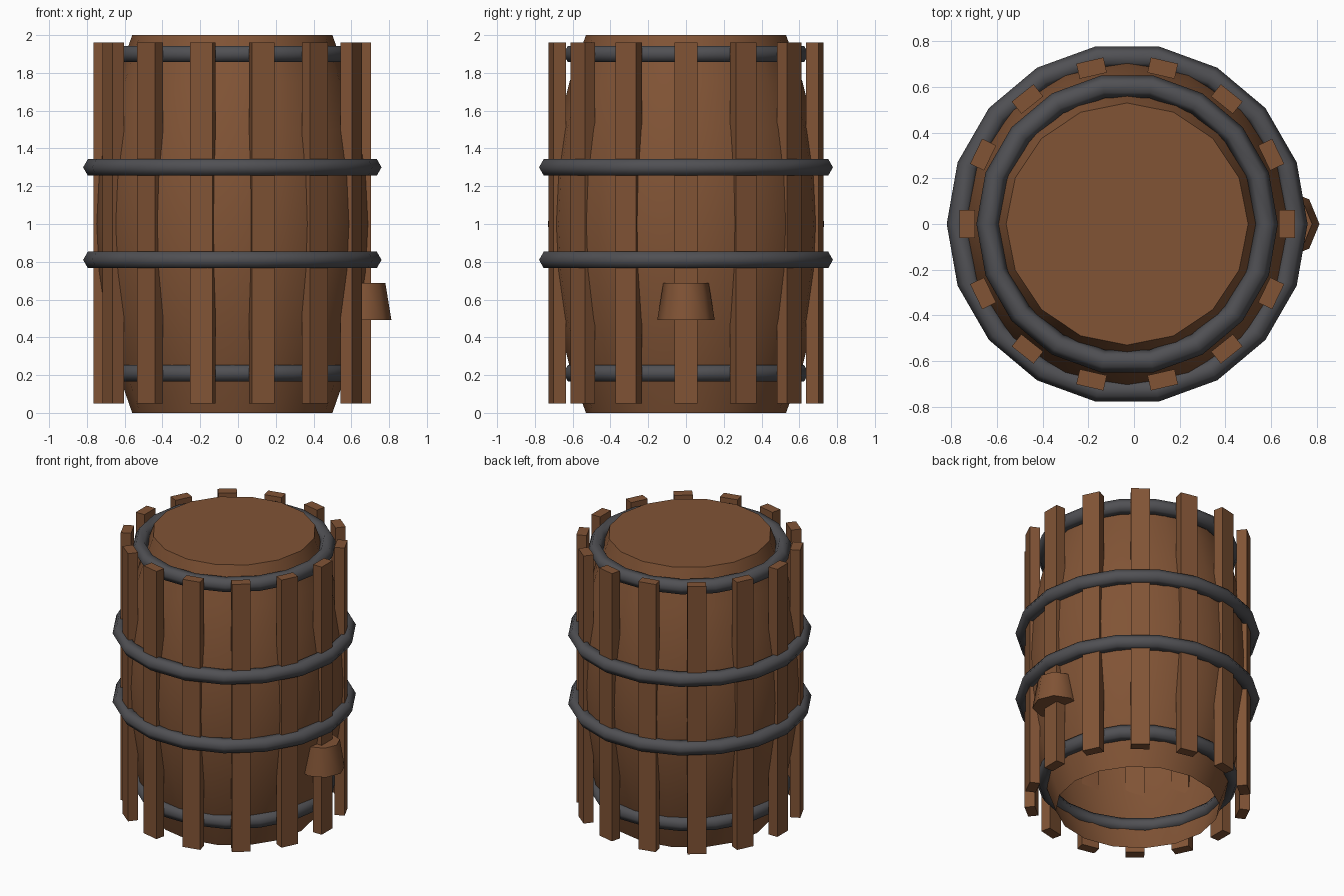
import bpy, bmesh, math
from mathutils import Matrix, Vector

cube = bpy.data.objects.get("Cube")
if cube:
    bpy.data.objects.remove(cube, do_unlink=True)

AXIS_X = -0.03  # barrel axis, offset to leave room for the spigot


def make_material(name, rgb):
    mat = bpy.data.materials.new(name)
    mat.use_nodes = True
    color = (*rgb, 1.0)
    mat.diffuse_color = color
    mat.node_tree.nodes["Principled BSDF"].inputs["Base Color"].default_value = color
    return mat


WOOD = make_material("brown wood", (0.22, 0.088, 0.036))
IRON = make_material("dark iron", (0.08, 0.08, 0.088))


def finish(name, bm, mat, smooth_angle=None):
    mesh = bpy.data.meshes.new(name)
    bmesh.ops.recalc_face_normals(bm, faces=bm.faces)
    bm.to_mesh(mesh)
    bm.free()
    mesh.materials.append(mat)
    obj = bpy.data.objects.new(name, mesh)
    bpy.context.collection.objects.link(obj)
    if smooth_angle:
        bpy.ops.object.select_all(action='DESELECT')
        obj.select_set(True)
        bpy.context.view_layer.objects.active = obj
        bpy.ops.object.shade_smooth_by_angle(angle=math.radians(smooth_angle))
    return obj


def ring(bm, radius, z, sides):
    return [bm.verts.new((AXIS_X + radius * math.cos(a), radius * math.sin(a), z))
            for a in (math.tau * i / sides for i in range(sides))]


def bridge(bm, a, b):
    n = len(a)
    for i in range(n):
        j = (i + 1) % n
        bm.faces.new((a[i], a[j], b[j], b[i]))


# Bulging barrel shell, closed at the top and open underneath
bm = bmesh.new()
levels = 8
rings = []
for k in range(levels + 1):
    z = 2 * k / levels
    rings.append(ring(bm, 0.73 - 0.2 * (z - 1) ** 2, z, 16))
for low, high in zip(rings, rings[1:]):
    bridge(bm, low, high)
bm.faces.new(rings[-1])
finish("barrel_body", bm, WOOD, 40)

# Upright slats around the shell
SLATS = 14
for i in range(SLATS):
    bm = bmesh.new()
    place = (Matrix.Translation((AXIS_X, 0, 1.005))
             @ Matrix.Rotation(math.tau * i / SLATS, 4, 'Z')
             @ Matrix.Translation((0.7, 0, 0))
             @ Matrix.Diagonal(Vector((0.068, 0.122, 1.91, 1))))
    bmesh.ops.create_cube(bm, size=1, matrix=place)
    finish(f"slat_{i + 1}", bm, WOOD)

# Iron hoops with a six-sided section
for name, z, major in (("bottom_hoop", 0.21, 0.61), ("lower_hoop", 0.81, 0.74),
                       ("upper_hoop", 1.3, 0.74), ("top_hoop", 1.9, 0.61)):
    bm = bmesh.new()
    loops = []
    for k in range(6):
        a = math.tau * k / 6
        loops.append(ring(bm, major + 0.05 * math.cos(a), z + 0.05 * math.sin(a), 18))
    for k in range(6):
        bridge(bm, loops[k], loops[(k + 1) % 6])
    finish(name, bm, IRON, 75)

# Tapered spigot on the left side
bm = bmesh.new()
bmesh.ops.create_cone(bm, cap_ends=True, segments=8, radius1=0.152, radius2=0.12,
                      depth=0.195, matrix=Matrix.Translation((0.66, 0, 0.59))
                      @ Matrix.Rotation(math.tau / 8, 4, 'Z'))
finish("spigot", bm, WOOD, 50)
